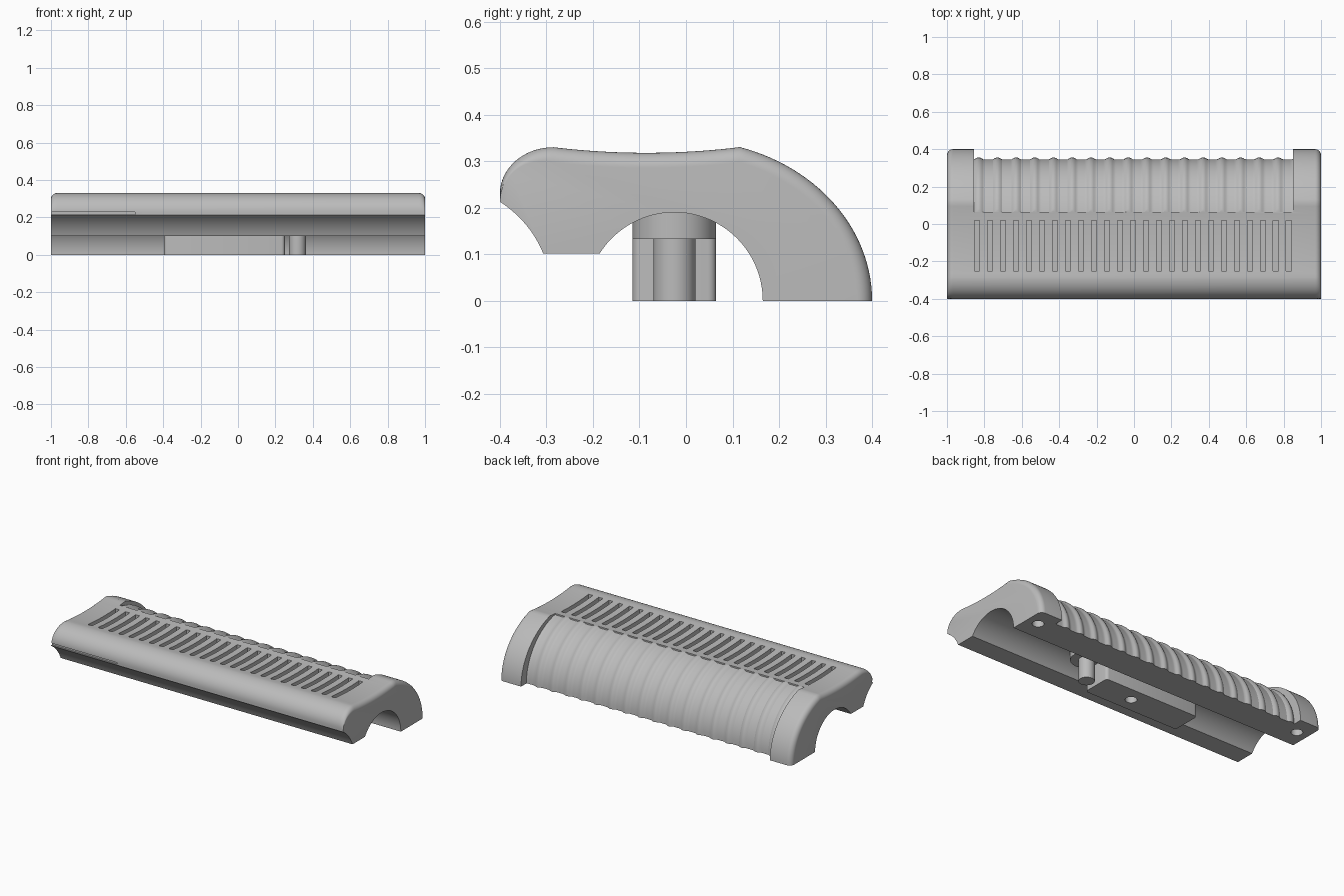
import bpy, bmesh
from math import sin, cos, pi, sqrt, radians
from mathutils import Vector, Matrix

cube = bpy.data.objects.get("Cube")
if cube:
    bpy.data.objects.remove(cube, do_unlink=True)

GREY = (0.5, 0.5, 0.5, 1)
grey = bpy.data.materials.new("plain grey")
grey.use_nodes = True
grey.diffuse_color = GREY
grey.node_tree.nodes["Principled BSDF"].inputs["Base Color"].default_value = GREY


def make(name, bm):
    bmesh.ops.recalc_face_normals(bm, faces=bm.faces)
    mesh = bpy.data.meshes.new(name)
    bm.to_mesh(mesh)
    bm.free()
    mesh.materials.append(grey)
    ob = bpy.data.objects.new(name, mesh)
    bpy.context.collection.objects.link(ob)
    return ob


def loft(name, xs, section):
    """Join the closed (y, z) outlines given by section(x) along x."""
    bm = bmesh.new()
    rings = [[bm.verts.new((x, y, z)) for y, z in section(x)] for x in xs]
    for a, b in zip(rings, rings[1:]):
        for i in range(len(a)):
            j = (i + 1) % len(a)
            bm.faces.new((a[i], a[j], b[j], b[i]))
    bm.faces.new(rings[0])
    bm.faces.new(rings[-1])
    return make(name, bm)


def add_box(bm, lo, hi):
    lo, hi = Vector(lo), Vector(hi)
    m = Matrix.Translation((lo + hi) / 2) @ Matrix.Diagonal((*(hi - lo), 1))
    return bmesh.ops.create_cube(bm, size=1, matrix=m)["verts"]


def add_cylinder(bm, x, y, z0, z1, r):
    bmesh.ops.create_cone(bm, cap_ends=True, segments=48, radius1=r, radius2=r,
                          depth=z1 - z0, matrix=Matrix.Translation((x, y, (z0 + z1) / 2)))


def cut(ob, cutter):
    cutter.hide_render = True
    mod = ob.modifiers.new("cut", 'BOOLEAN')
    mod.operation, mod.solver, mod.object = 'DIFFERENCE', 'EXACT', cutter
    bpy.context.view_layer.objects.active = ob
    bpy.ops.object.modifier_apply(modifier=mod.name)
    bpy.data.objects.remove(cutter, do_unlink=True)


def smooth(ob):
    bpy.ops.object.select_all(action='DESELECT')
    ob.select_set(True)
    bpy.context.view_layer.objects.active = ob
    bpy.ops.object.shade_smooth_by_angle(angle=radians(30))


def arc(cy, cz, a, b, t0, t1, n):
    ts = [radians(t0 + (t1 - t0) * i / n) for i in range(n + 1)]
    return [Vector((cy + a * cos(t), cz + b * sin(t))) for t in ts]


# Body outline: back curve, dished top, rounded nose, hollow chin, channel
back = arc(0, 0, 0.4, 0.345, 0, 73.2, 28)
top = []
for i in range(1, 20):
    u = i / 20
    top.append(Vector((0.115 - 0.4 * u, 0.33 - 0.048 * u * (1 - u))))
nose = arc(-0.285, 0.23, 0.115, 0.1, 90, 180, 16)
chin = []
for i in range(11):
    u = i / 10
    chin.append(Vector((-0.4, 0.213)) * (1 - u) ** 2
                + Vector((-0.335, 0.17)) * 2 * u * (1 - u) + Vector((-0.307, 0.102)) * u * u)
channel = arc(-0.025, 0, 0.19, 0.19, 147.5, 0, 36)
outline = back + top + nose + chin + channel

# Inward offsets used to round the ends, fading out down the nose
inward = []
for i, p in enumerate(outline):
    d = outline[(i + 1) % len(outline)] - outline[i - 1]
    k = i - len(back) - len(top)
    weight = 1 if k < 0 else max(0, 1 - k / len(nose))
    inward.append(Vector((-d.y, d.x)).normalized() * weight)
inward[0] = Vector((-1, 0))

R = 0.032


def body_section(x):
    t = max(0, R - (1 - abs(x)))
    off = R - sqrt(R * R - t * t)
    return [p + n * off for p, n in zip(outline, inward)]


half = [1 - R * (1 - cos(i * pi / 16)) for i in range(9)]
body = loft("body", [-x for x in half] + half[::-1], body_section)


# Ribbed grip recess along the back
def grip_section(x):
    rib = 0.011 * max(0, cos((x + 0.73) * 2 * pi / 0.1))
    a, b = 0.345 + rib, 0.322 + rib
    pts = [Vector((0.45, -0.05)), Vector((a, -0.05))]
    for i in range(29):
        y = a * cos(i / 28 * pi / 2) + 0.065 * (1 - cos(i / 28 * pi / 2))
        y = a - (a - 0.065) * sin(i / 28 * pi / 2) ** 2 if i else a
        pts.append(Vector((y, b * sqrt(max(0, 1 - (y / a) ** 2)))))
    return pts + [Vector((0.065, 0.45)), Vector((0.45, 0.45))]


steps = 205
cut(body, loft("grip_cutter", [-0.855 + 1.705 * i / steps for i in range(steps + 1)], grip_section))

# Row of vent slots in the top
bm = bmesh.new()
for i in range(25):
    x = -0.84 + i * 0.0695
    add_box(bm, (x - 0.014, -0.25, 0.285), (x + 0.014, 0.02, 0.4))
cut(body, make("slot_cutter", bm))

# Thin slit in the nose
bm = bmesh.new()
add_box(bm, (-1.1, -0.45, 0.216), (-0.55, -0.391, 0.229))
cut(body, make("slit_cutter", bm))

# Screw holes under the end caps
bm = bmesh.new()
for x in (-0.925, 0.925):
    add_cylinder(bm, x, 0.285, -0.05, 0.1, 0.033)
cut(body, make("hole_cutter", bm))
smooth(body)

# Mounting block in the channel, with its screw hole
bm = bmesh.new()
add_box(bm, (-0.395, -0.115, 0), (0.25, 0.065, 0.2))
upright = [e for e in bm.edges if abs(e.verts[0].co.z - e.verts[1].co.z) > 0.1]
bmesh.ops.bevel(bm, geom=upright, offset=0.018, segments=4, profile=0.5, affect='EDGES')
block = make("mounting_block", bm)
bm = bmesh.new()
add_cylinder(bm, 0, -0.025, -0.05, 0.1, 0.033)
cut(block, make("block_hole_cutter", bm))
smooth(block)

# Locating pin on its round boss
for name, z0, z1, r in (("pin_boss", 0.133, 0.2, 0.09), ("locating_pin", 0, 0.19, 0.045)):
    bm = bmesh.new()
    add_cylinder(bm, 0.318, -0.025, z0, z1, r)
    smooth(make(name, bm))
